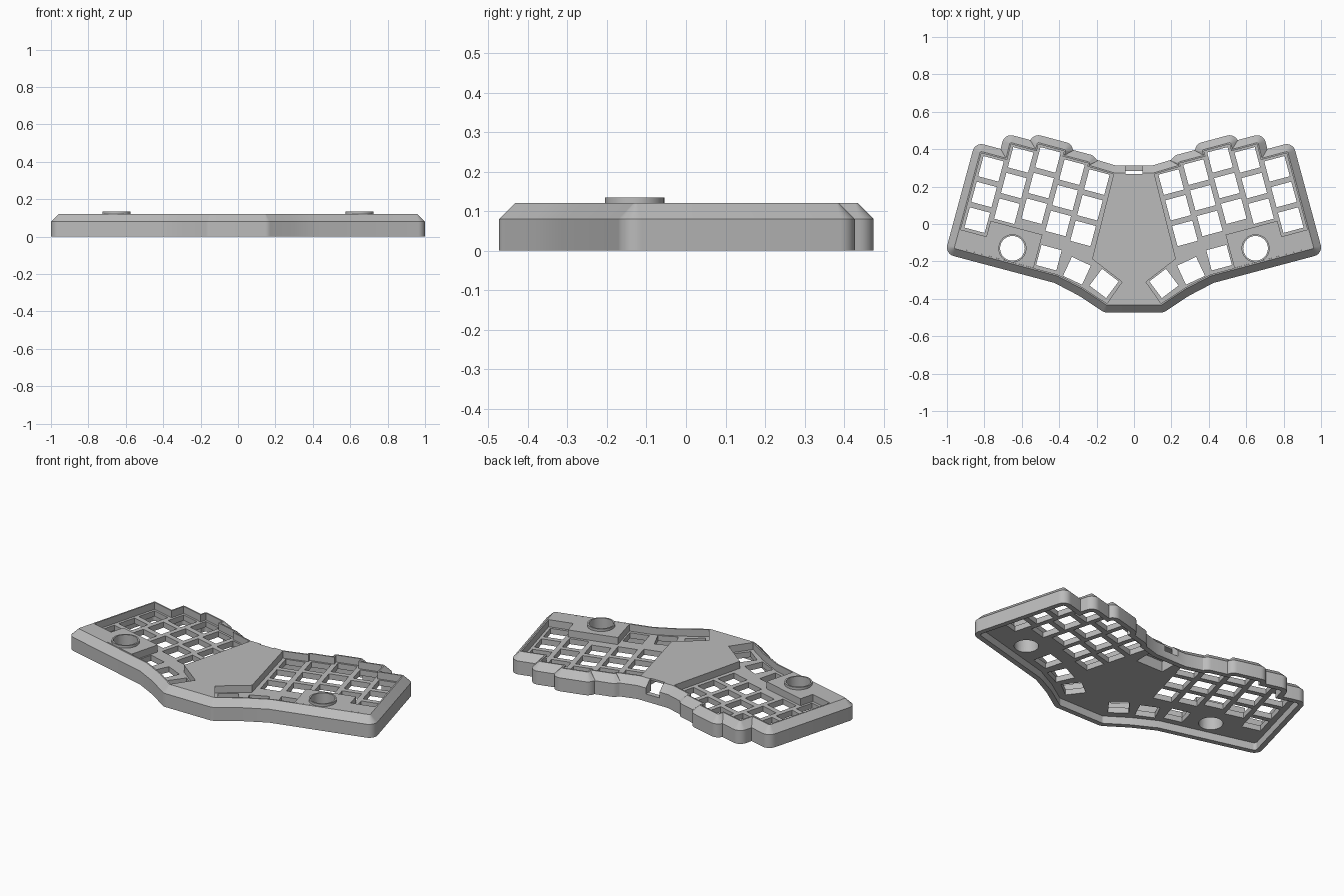
import bpy, bmesh
from math import sin, cos, atan2, radians, pi
from mathutils import Vector, Matrix

if "Cube" in bpy.data.objects:
    bpy.data.objects.remove(bpy.data.objects["Cube"])

grey = bpy.data.materials.new("case_grey")
grey.use_nodes = True
grey.diffuse_color = (0.5, 0.5, 0.5, 1)
grey.node_tree.nodes["Principled BSDF"].inputs["Base Color"].default_value = (0.5, 0.5, 0.5, 1)

TILT = radians(15)
PITCH, HOLE = 0.142, 0.112
PLATE_LOW, PLATE_TOP, TOP = 0.045, 0.078, 0.12


def tilted(u, v):
    """Point in the tilted key grid of the +x half."""
    return Vector((u * cos(TILT) - v * sin(TILT), u * sin(TILT) + v * cos(TILT)))


def mirrored(half):
    """Close a +x half outline with its mirror image."""
    return half + [Vector((-p.x, p.y)) for p in reversed(half)]


def finish(bm, name):
    bmesh.ops.remove_doubles(bm, verts=bm.verts, dist=1e-5)
    bmesh.ops.recalc_face_normals(bm, faces=bm.faces)
    mesh = bpy.data.meshes.new(name)
    bm.to_mesh(mesh)
    bm.free()
    mesh.materials.append(grey)
    obj = bpy.data.objects.new(name, mesh)
    bpy.context.collection.objects.link(obj)
    return obj


def prism(name, outline, low, high):
    bm = bmesh.new()
    face = bm.faces.new([bm.verts.new((p.x, p.y, low)) for p in outline])
    top = bmesh.ops.extrude_face_region(bm, geom=[face])["geom"]
    moved = [g for g in top if isinstance(g, bmesh.types.BMVert)]
    bmesh.ops.translate(bm, verts=moved, vec=(0, 0, high - low))
    return finish(bm, name)


def add_box(bm, centre, size, angle=0):
    m = Matrix.Translation(centre) @ Matrix.Rotation(angle, 4, "Z") @ Matrix.Diagonal((*size, 1))
    bmesh.ops.create_cube(bm, size=1, matrix=m)


def cut(obj, cutter):
    mod = obj.modifiers.new("cut", "BOOLEAN")
    mod.operation, mod.solver, mod.object = "DIFFERENCE", "EXACT", cutter
    bpy.context.view_layer.objects.active = obj
    bpy.ops.object.modifier_apply(modifier=mod.name)


def offset(poly, d, steps=8):
    """Grow a counter-clockwise outline, rounding outer corners and mitring inner ones."""
    n = len(poly)
    normals = []
    for i in range(n):
        e = (poly[(i + 1) % n] - poly[i]).normalized()
        normals.append(Vector((e.y, -e.x)))

    def concave(i):
        a, b = normals[i - 1], normals[i % n]
        return a.x * b.y - a.y * b.x < 0

    out = []
    for i, p in enumerate(poly):
        a, b = normals[i - 1], normals[i]
        if concave(i):
            out.append(p + (a + b) * d / (1 + a.dot(b)))
            continue
        start = atan2(a.y, a.x)
        sweep = (atan2(b.y, b.x) - start) % (2 * pi)
        for k in range(steps + 1):
            t = start + sweep * k / steps
            q = p + Vector((cos(t), sin(t))) * d
            # Keep the rounding from dipping behind a neighbouring step
            for j, edge in ((i - 1, i - 2), ((i + 1) % n, (i + 1) % n)):
                if concave(j):
                    m = normals[edge]
                    q = q + m * max(0, d - (q - poly[j]).dot(m))
            out.append(q)
    return out


# Key columns: distance outward, height of the top key (outermost first)
columns = [(0.815, 0.087), (0.674, 0.174), (0.533, 0.212), (0.392, 0.182), (0.25, 0.165)]

# Inner outline of the case with one step per column along the back
half = [Vector(p) for p in ((0.145, -0.425), (0.27, -0.342), (0.408, -0.27), (0.952, -0.125))]
for u, v in columns:
    half += [tilted(u + PITCH / 2, v + 0.068), tilted(u - PITCH / 2, v + 0.068)]
half[-1] = Vector((0.109, 0.266))
core = mirrored(half)

# Rim: cross-section swept round the outline as (offset, height)
section = [(0.018, 0), (0.048, 0), (0.048, 0.08), (0.008, TOP), (0, TOP),
           (0, PLATE_LOW), (0.018, PLATE_LOW)]
bm = bmesh.new()
loops = [[bm.verts.new((p.x, p.y, z)) for p in offset(core, d)] for d, z in section]
for i, lower in enumerate(loops):
    upper = loops[(i + 1) % len(loops)]
    for k in range(len(lower)):
        j = (k + 1) % len(lower)
        bm.faces.new((lower[k], lower[j], upper[j], upper[k]))
bmesh.ops.dissolve_degenerate(bm, dist=1e-5, edges=bm.edges)
rim = finish(bm, "case_rim")

# Key plate and raised decks
plate = prism("key_plate", core, PLATE_LOW, PLATE_TOP)
centre = mirrored([Vector((0.145, -0.425)), Vector((0.064, -0.31)),
                   Vector((0.224, -0.187)), Vector((0.109, 0.266))])
deck = prism("centre_deck", centre, 0.07, TOP)

knob = Vector((0.65, -0.13))
corner = [half[3], tilted(0.887, -0.269), tilted(0.745, -0.269), tilted(0.745, -0.182),
          tilted(0.458, -0.182), tilted(0.458, -0.366)]
knob_decks = []
for side, label in ((1, "left"), (-1, "right")):
    shape = [Vector((side * p.x, p.y)) for p in corner]
    knob_decks.append(prism(label + "_knob_deck", shape, 0.07, TOP))

# Cutter for switch holes and knob holes
bm = bmesh.new()
thumbs = [((0.455, -0.18), 15), ((0.305, -0.25), 25), ((0.16, -0.318), 37)]
keys = [(tilted(u, v - r * PITCH), TILT) for u, v in columns for r in range(3)]
keys += [(Vector(p), radians(a)) for p, a in thumbs]
for side in (1, -1):
    for p, a in keys:
        add_box(bm, (side * p.x, p.y, 0.06), (HOLE, HOLE, 0.1), side * a)
    bmesh.ops.create_cone(bm, cap_ends=True, segments=48, radius1=0.066, radius2=0.066, depth=0.4,
                          matrix=Matrix.Translation((side * knob.x, knob.y, 0.06)))
holes = finish(bm, "hole_cutter")

# Cutters for the controller pocket and the cable slot in the back wall
bm = bmesh.new()
add_box(bm, (0, 0.21, 0.0), (0.18, 0.16, 0.216))
pocket = finish(bm, "pocket_cutter")
bm = bmesh.new()
add_box(bm, (0, 0.33, 0.123), (0.09, 0.13, 0.156))
slot = finish(bm, "slot_cutter")

cut(plate, holes)
cut(plate, pocket)
cut(deck, pocket)
cut(rim, slot)
for obj in knob_decks:
    cut(obj, holes)
for obj in (holes, pocket, slot):
    bpy.data.objects.remove(obj)

# Knob collars
collars = []
for side, label in ((1, "left"), (-1, "right")):
    bm = bmesh.new()
    rings = []
    for r, z in ((0.066, PLATE_LOW), (0.075, PLATE_LOW), (0.075, 0.135), (0.066, 0.135)):
        rings.append([bm.verts.new((side * knob.x + r * cos(k * pi / 24),
                                    knob.y + r * sin(k * pi / 24), z)) for k in range(48)])
    for i in range(4):
        a, b = rings[i], rings[(i + 1) % 4]
        for k in range(48):
            j = (k + 1) % 48
            bm.faces.new((a[k], a[j], b[j], b[k]))
    collars.append(finish(bm, label + "_knob_collar"))

# Smooth the rounded parts while keeping their edges sharp
for obj in [rim, *collars, *knob_decks]:
    bpy.ops.object.select_all(action="DESELECT")
    obj.select_set(True)
    bpy.context.view_layer.objects.active = obj
    bpy.ops.object.shade_smooth_by_angle(angle=radians(30))
